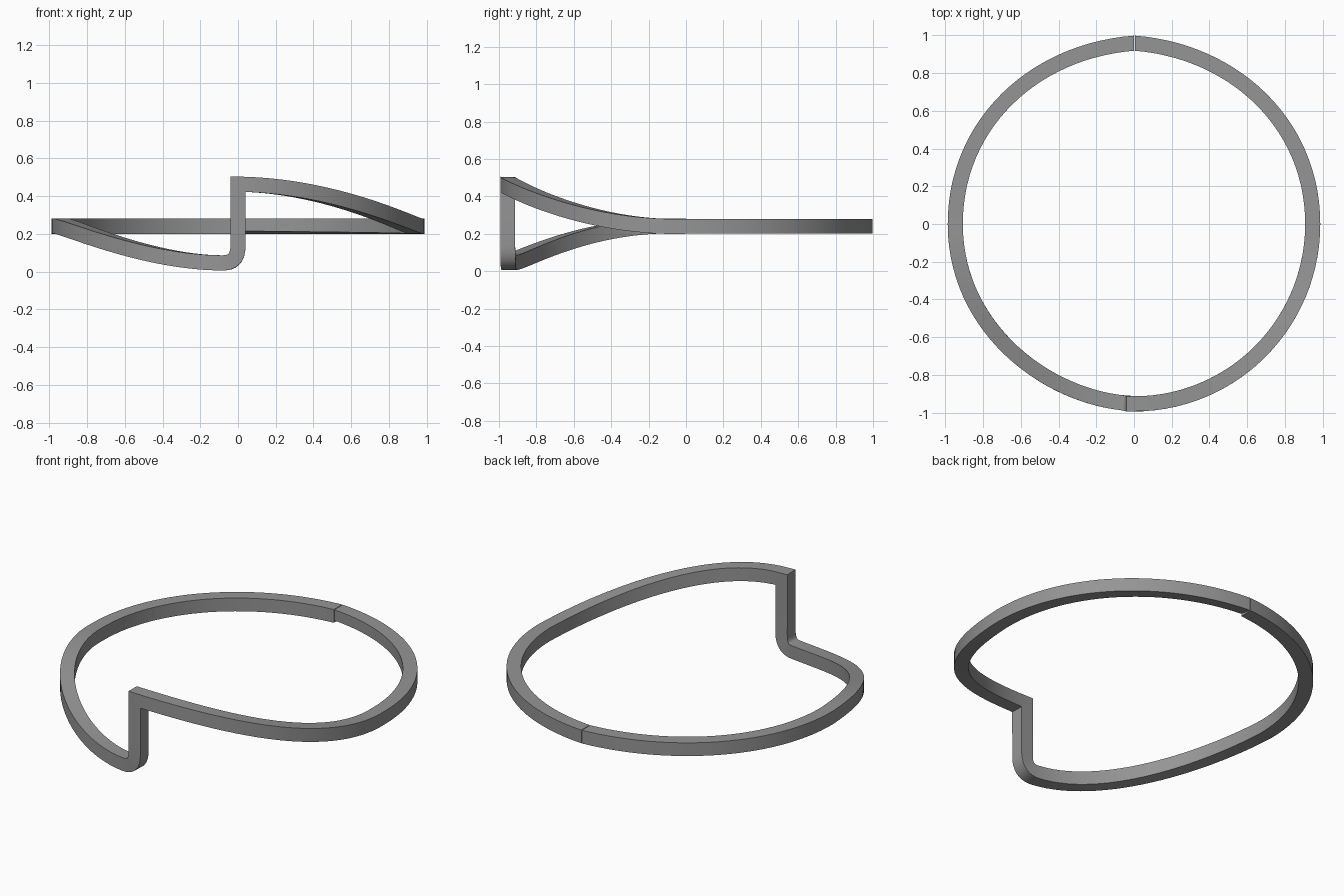
import bpy, bmesh
from mathutils import Vector

if "Cube" in bpy.data.objects:
    bpy.data.objects.remove(bpy.data.objects["Cube"])

HALF = 0.04  # half width of the square section


def bezier(a, b, c, d, n):
    """Points along a cubic curve, leaving out the last one."""
    a, b, c, d = map(Vector, (a, b, c, d))
    pts = []
    for i in range(n):
        t = i / n
        s = 1 - t
        pts.append(a*s**3 + b*3*s*s*t + c*3*s*t*t + d*t**3)
    return pts


# Centre line: back, right side, raised front, drop, low front, left side, back
path = bezier((.004, .958, .24), (.53, .917, .24), (.947, .53, .24), (.947, 0, .24), 28)
path += bezier((.947, 0, .24), (.947, -.53, .222), (.52, -.953, .457), (0, -.953, .463), 28)
path += [Vector((0, -.953, .463))]
path += bezier((0, -.953, .14), (0, -.953, .08), (-.02, -.951, .046), (-.08, -.945, .046), 10)
path += bezier((-.08, -.945, .046), (-.5, -.89, .046), (-.947, -.53, .265), (-.947, 0, .24), 28)
path += bezier((-.947, 0, .24), (-.947, .53, .24), (-.53, .917, .24), (0, .958, .24), 28)
path += [Vector((0, .958, .24))]

# Sweep the square section along the centre line, mitring each joint
bm = bmesh.new()
rings = []
last = len(path) - 1
for i, p in enumerate(path):
    if i in (0, last):
        tan, stretch = Vector((1, 0, 0)), 1
    else:
        before = (p - path[i-1]).normalized()
        after = (path[i+1] - p).normalized()
        tan = (before + after).normalized()
        stretch = 1 / max(tan.dot(after), .5)
    out = Vector((p.x, p.y, 0)).normalized()
    out = (out - tan * out.dot(tan)).normalized()
    up = tan.cross(out) * stretch
    if i in (0, last):
        up = Vector((0, 0, 1))
    ring = [bm.verts.new(p + out*HALF*u + up*HALF*v)
            for u, v in ((1, 1), (1, -1), (-1, -1), (-1, 1))]
    # slight lift of the inner lower edge on the back right quarter
    if i < 28:
        ring[2].co.z += .015 * (1 - i / 28)
    rings.append(ring)

for r, s in zip(rings, rings[1:]):
    for k in range(4):
        m = (k + 1) % 4
        bm.faces.new((r[k], r[m], s[m], s[k]))
bm.faces.new(rings[0])
bm.faces.new(rings[-1])
bmesh.ops.recalc_face_normals(bm, faces=bm.faces)

mesh = bpy.data.meshes.new("stepped_ring")
bm.to_mesh(mesh)
bm.free()
ring_obj = bpy.data.objects.new("stepped_ring", mesh)
bpy.context.collection.objects.link(ring_obj)

# Dark grey finish
mat = bpy.data.materials.new("dark_grey")
mat.diffuse_color = (.3, .3, .3, 1)
mat.use_nodes = True
mat.node_tree.nodes["Principled BSDF"].inputs["Base Color"].default_value = mat.diffuse_color
mesh.materials.append(mat)

bpy.context.view_layer.objects.active = ring_obj
ring_obj.select_set(True)
bpy.ops.object.shade_smooth_by_angle(angle=0.5)
